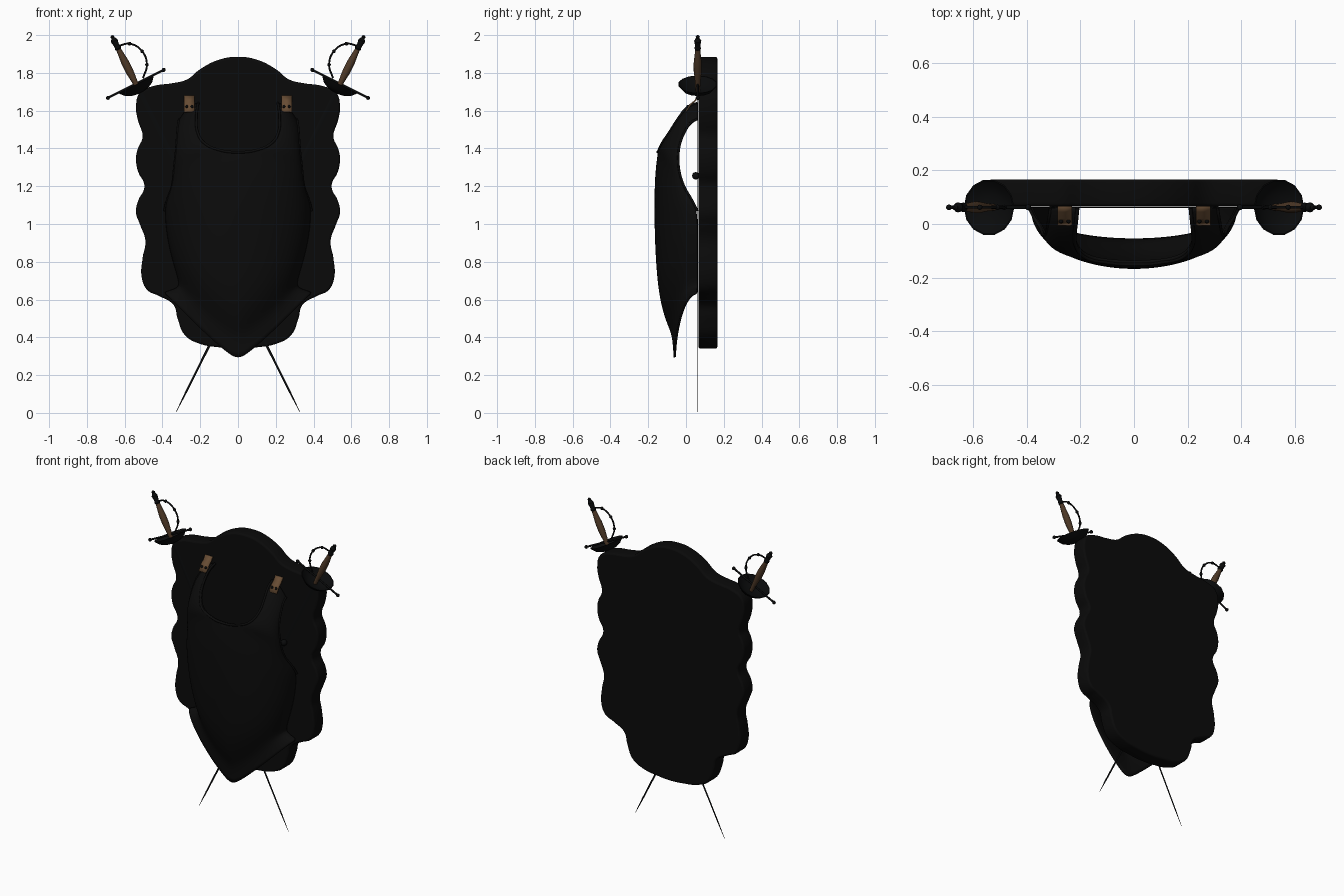
import bpy, bmesh, math
from mathutils import Vector

if "Cube" in bpy.data.objects:
    bpy.data.objects.remove(bpy.data.objects["Cube"])


def material(name, r, g, b, rough=0.6):
    m = bpy.data.materials.new(name)
    m.use_nodes = True
    m.diffuse_color = (r, g, b, 1)
    node = m.node_tree.nodes["Principled BSDF"]
    node.inputs["Base Color"].default_value = (r, g, b, 1)
    node.inputs["Roughness"].default_value = rough
    return m


WOOD = material("dark wood", .003, .003, .003)
ARMOUR = material("blackened armour", .0035, .0035, .0035)
STEEL = material("dark steel", .003, .0033, .0035)
GRIP = material("brown grip", .075, .04, .02)
LEATHER = material("tan leather", .14, .075, .035)


def mesh_object(name, bm, mat, angle=40):
    bmesh.ops.recalc_face_normals(bm, faces=bm.faces)
    me = bpy.data.meshes.new(name)
    bm.to_mesh(me)
    bm.free()
    ob = bpy.data.objects.new(name, me)
    bpy.context.collection.objects.link(ob)
    me.materials.append(mat)
    activate(ob)
    bpy.ops.object.shade_smooth_by_angle(angle=math.radians(angle))
    return ob


def activate(ob):
    bpy.ops.object.select_all(action='DESELECT')
    bpy.context.view_layer.objects.active = ob
    ob.select_set(True)


def curve_object(name, points, mat, radius, cyclic=False, flat=False):
    cu = bpy.data.curves.new(name, 'CURVE')
    cu.dimensions = '2D' if flat else '3D'
    cu.resolution_u = 5
    cu.bevel_depth = radius
    cu.bevel_resolution = 2
    cu.use_fill_caps = not flat
    sp = cu.splines.new('BEZIER')
    sp.bezier_points.add(len(points) - 1)
    sp.use_cyclic_u = cyclic
    for bp, p in zip(sp.bezier_points, points):
        bp.co = p
        bp.handle_left_type = bp.handle_right_type = 'AUTO'
    ob = bpy.data.objects.new(name, cu)
    bpy.context.collection.objects.link(ob)
    cu.materials.append(mat)
    return ob


def ball(name, loc, r, mat):
    bm = bmesh.new()
    bmesh.ops.create_uvsphere(bm, u_segments=10, v_segments=6, radius=r)
    bmesh.ops.translate(bm, verts=bm.verts, vec=loc)
    return mesh_object(name, bm, mat, 60)


# Scalloped wall plaque with rounded edges
side = [(.1, 1.87), (.2, 1.82), (.27, 1.765), (.35, 1.745), (.45, 1.73), (.52, 1.695),
        (.54, 1.62), (.53, 1.55), (.505, 1.46), (.53, 1.4), (.54, 1.35), (.53, 1.28),
        (.495, 1.2), (.53, 1.12), (.54, 1.06), (.52, 1), (.49, .91), (.505, .82),
        (.51, .72), (.48, .65), (.42, .62), (.34, .57), (.32, .5), (.28, .41),
        (.2, .365), (.1, .347)]
outline = [(0, 1.885)] + side + [(0, .34)] + [(-x, z) for x, z in reversed(side)]
plaque = curve_object("wall_plaque", [(x, z, 0) for x, z in outline], WOOD, .012, True, True)
plaque.data.extrude = .038
plaque.data.offset = -.012
plaque.data.fill_mode = 'BOTH'
plaque.rotation_euler.x = math.pi / 2
plaque.location.y = .116
activate(plaque)
bpy.ops.object.convert(target='MESH')
bpy.ops.object.shade_smooth_by_angle(angle=math.radians(35))

# Breastplate: each row runs from an inner edge point to an outer edge point
rows = [((.21, .06, 1.64), (.31, .06, 1.555)),
        ((.215, .01, 1.62), (.315, .03, 1.54)),
        ((.22, -.04, 1.56), (.32, 0, 1.5)),
        ((.215, -.085, 1.49), (.325, -.03, 1.43)),
        ((.18, -.125, 1.43), (.33, -.04, 1.37)),
        ((.11, -.142, 1.395), (.335, -.04, 1.33)),
        ((0, -.15, 1.38), (.34, -.035, 1.28)),
        ((0, -.163, 1.28), (.35, -.01, 1.2)),
        ((0, -.168, 1.15), (.375, .03, 1.13)),
        ((0, -.168, 1.05), (.39, .06, 1.07)),
        ((0, -.165, .9), (.375, .06, .92)),
        ((0, -.155, .72), (.345, .06, .8)),
        ((0, -.135, .57), (.32, .06, .72)),
        ((0, -.1, .46), (.31, .06, .67)),
        ((0, -.072, .4), (.34, .058, .655)),
        ((0, -.066, .28), (.39, .055, .64))]
COLS = 10


def row_point(i, u):
    (xi, yi, zi), (xo, yo, zo) = rows[i]
    s, c = math.sin(u * math.pi / 2), math.cos(u * math.pi / 2)
    power = 1.15 if i > 11 else 2
    return Vector((xi + (xo - xi) * s, yo + (yi - yo) * c, zi + (zo - zi) * s ** power))


bm = bmesh.new()
grid = [[bm.verts.new(row_point(i, j / COLS)) for j in range(COLS + 1)] for i in range(len(rows))]
for a, b in zip(grid, grid[1:]):
    for j in range(COLS):
        bm.faces.new((a[j], a[j + 1], b[j + 1], b[j]))
# Mirror the half; the neckline gap is left open
twin = bmesh.ops.duplicate(bm, geom=bm.verts[:] + bm.edges[:] + bm.faces[:])["geom"]
for v in twin:
    if isinstance(v, bmesh.types.BMVert):
        v.co.x *= -1
bmesh.ops.reverse_faces(bm, faces=[f for f in twin if isinstance(f, bmesh.types.BMFace)])
bmesh.ops.remove_doubles(bm, verts=bm.verts, dist=.0005)
plate = mesh_object("breastplate", bm, ARMOUR, 50)
if plate.data.polygons[COLS * 9].normal.y > 0:
    plate.data.flip_normals()
sub = plate.modifiers.new("smooth", 'SUBSURF')
sub.levels = sub.render_levels = 2
thick = plate.modifiers.new("thickness", 'SOLIDIFY')
thick.thickness = .012
thick.offset = -1

# Rolled rims at the neck and armholes
neck = [row_point(i, 0) for i in range(7)]
neck += [Vector((-p.x, p.y, p.z)) for p in reversed(neck[:-1])]
curve_object("neck_rim", neck, ARMOUR, .007)


def mirrored(p, s):
    return Vector((p[0] * s, p[1], p[2]))


for s, tag in ((1, "left"), (-1, "right")):
    curve_object(tag + "_armhole_rim", [mirrored(row_point(i, 1), s) for i in range(10)], ARMOUR, .006)

    # Leather shoulder strap bent over the top of the plate, with studs
    bm = bmesh.new()
    path = [(.062, 1.68), (.045, 1.655), (.02, 1.635), (-.005, 1.595)]
    pairs = [[bm.verts.new((s * x, y, z)) for x in (.23, .285)] for y, z in path]
    for a, b in zip(pairs, pairs[1:]):
        bm.faces.new((a[0], a[1], b[1], b[0]))
    strap = mesh_object(tag + "_shoulder_strap", bm, LEATHER)
    strap.modifiers.new("thickness", 'SOLIDIFY').thickness = .008
    for x in (.243, .272):
        ball(tag + "_strap_stud", (s * x, .01, 1.622), .008, STEEL)
    ball(tag + "_blade_hook", (s * .3, .052, 1.255), .02, STEEL)


# Swords: a runs along the blade from the tip, b across toward the plaque, c is depth
def sword_point(a, b, c, s):
    k = math.sqrt(.2)
    return Vector((s * (.32 - a * k + b * 2 * k), .062 + c, .02 + a * 2 * k + b * k))


def lathe(name, profile, s, mat, segs=12, depth=1.0):
    bm = bmesh.new()
    rings = []
    for a, r in profile:
        ring = []
        for n in range(segs):
            t = 2 * math.pi * n / segs
            ring.append(bm.verts.new(sword_point(a, r * math.cos(t), r * depth * math.sin(t), s)))
        rings.append(ring)
    for p, q in zip(rings, rings[1:]):
        for n in range(segs):
            m = (n + 1) % segs
            bm.faces.new((p[n], p[m], q[m], q[n]))
    bm.faces.new(rings[0])
    bm.faces.new(rings[-1])
    return mesh_object(name, bm, mat)


for s, tag in ((1, "right"), (-1, "left")):
    lathe(tag + "_blade", [(-.018, .001), (.1, .005), (1, .009), (1.9, .012)], s, STEEL, 4, .2)
    bowl = [(1.872, .02), (1.878, .05), (1.893, .08), (1.922, .105),
            (1.922, .1), (1.9, .077), (1.886, .048), (1.882, .015)]
    lathe(tag + "_bowl_guard", bowl, s, STEEL, 14)
    lathe(tag + "_grip", [(1.88, .012), (1.94, .015), (2, .021), (2.05, .021), (2.13, .013)], s, GRIP)
    pommel = [(2.128, .014), (2.135, .018), (2.148, .014), (2.165, .016), (2.18, .019),
              (2.192, .012), (2.198, .009), (2.204, .011), (2.212, .004)]
    lathe(tag + "_pommel", pommel, s, STEEL)
    ends = [sword_point(1.925, b, 0, s) for b in (-.165, .165)]
    curve_object(tag + "_crossguard", ends, STEEL, .006)
    for p in ends:
        ball(tag + "_crossguard_end", p, .011, STEEL)
    bow = [sword_point(a, b, 0, s) for a, b in
           ((2.145, .01), (2.13, .066), (2.065, .107), (1.99, .098), (1.935, .047))]
    curve_object(tag + "_knuckle_bow", bow, STEEL, .005)
    for p in bow[1:4]:
        ball(tag + "_knuckle_bead", p, .01, STEEL)
